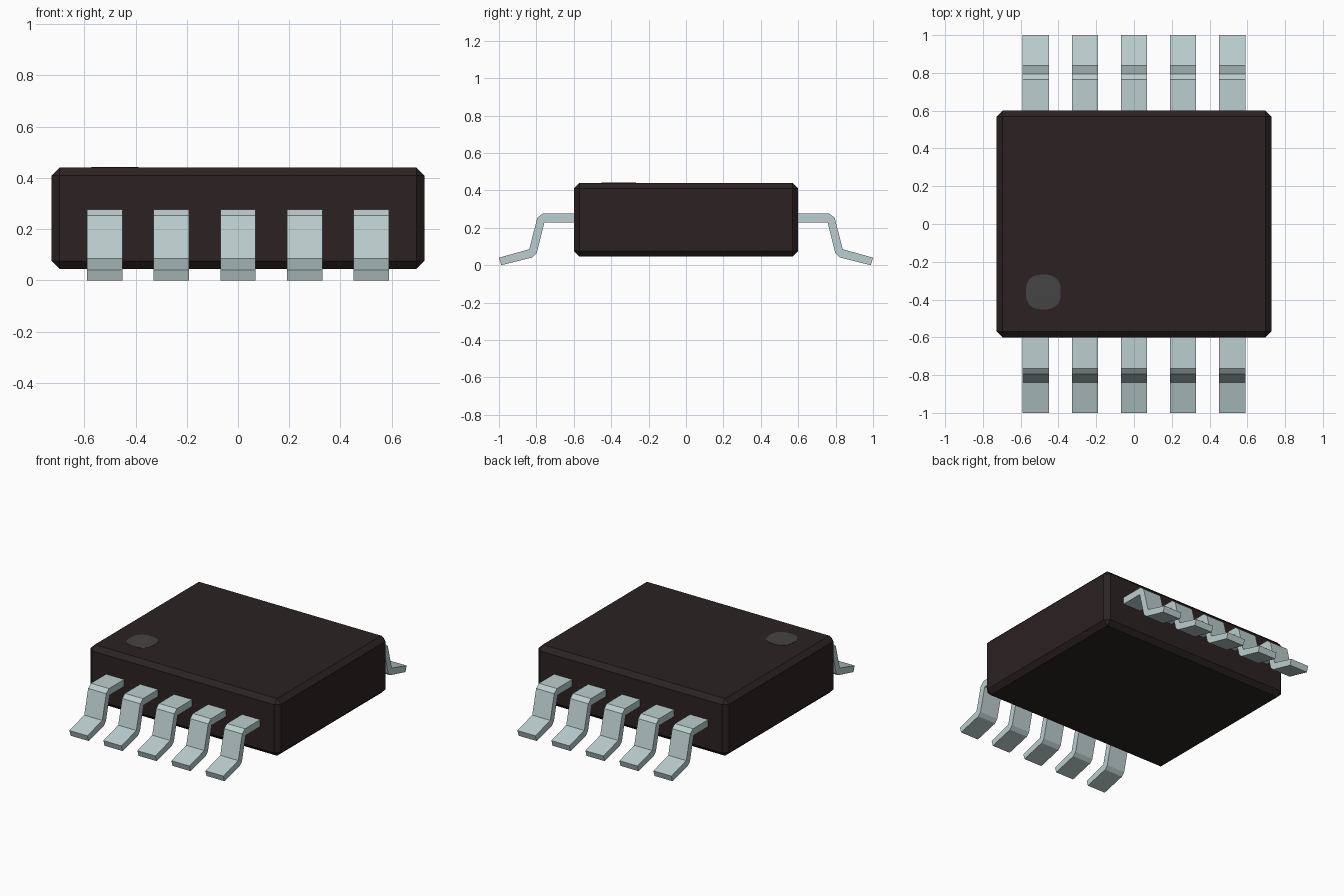
import bpy, bmesh, math

cube = bpy.data.objects.get("Cube")
if cube:
    bpy.data.objects.remove(cube, do_unlink=True)


def material(name, rgb):
    m = bpy.data.materials.new(name)
    m.use_nodes = True
    color = (*rgb, 1.0)
    m.diffuse_color = color
    m.node_tree.nodes["Principled BSDF"].inputs["Base Color"].default_value = color
    return m


def add_object(name, bm, mat):
    bmesh.ops.recalc_face_normals(bm, faces=bm.faces)
    mesh = bpy.data.meshes.new(name)
    bm.to_mesh(mesh)
    bm.free()
    mesh.materials.append(mat)
    ob = bpy.data.objects.new(name, mesh)
    bpy.context.collection.objects.link(ob)
    return ob


def extrude_outline(name, points, offset, mat):
    """Fill a closed outline and push it along the offset."""
    bm = bmesh.new()
    face = bm.faces.new([bm.verts.new(p) for p in points])
    new = bmesh.ops.extrude_face_region(bm, geom=[face], use_keep_orig=True)["geom"]
    moved = [v for v in new if isinstance(v, bmesh.types.BMVert)]
    bmesh.ops.translate(bm, verts=moved, vec=offset)
    return add_object(name, bm, mat)


dark_plastic = material("dark plastic", (0.025, 0.016, 0.016))
pale_metal = material("pale metal", (0.50, 0.61, 0.61))
dot_grey = material("dot grey", (0.058, 0.058, 0.058))

# Chamfered package body
bm = bmesh.new()
bmesh.ops.create_cube(bm, size=1)
bmesh.ops.scale(bm, verts=bm.verts, vec=(1.456, 1.2, 0.395))
bmesh.ops.translate(bm, verts=bm.verts, vec=(0, 0, 0.2425))
bmesh.ops.bevel(bm, geom=bm.edges[:], offset=0.031, segments=1, affect='EDGES')
add_object("package_body", bm, dark_plastic)

# Rounded-square orientation dot, a thin plate on the top
dot = []
for i in range(32):
    a = math.tau * i / 32
    c, s = math.cos(a), math.sin(a)
    r = 0.092 / (abs(c) ** 2.6 + abs(s) ** 2.6) ** (1 / 2.6)
    dot.append((-0.48 + r * c, -0.36 + r * s, 0.438))
extrude_outline("orientation_dot", dot, (0, 0, 0.004), dot_grey)

# Bent gull-wing leads: profile in depth and height, five on each side
profile = [(0.58, 0.277), (0.765, 0.277), (0.795, 0.253), (0.838, 0.085),
           (1.0, 0.04), (0.988, 0.0), (0.82, 0.042), (0.798, 0.065),
           (0.757, 0.229), (0.58, 0.229)]
width, pitch = 0.138, 0.26
for side, label in ((-1, "front"), (1, "back")):
    for i in range(5):
        x = (i - 2) * pitch - width / 2
        extrude_outline(f"{label}_lead_{i + 1}",
                        [(x, side * y, z) for y, z in profile],
                        (width, 0, 0), pale_metal)
